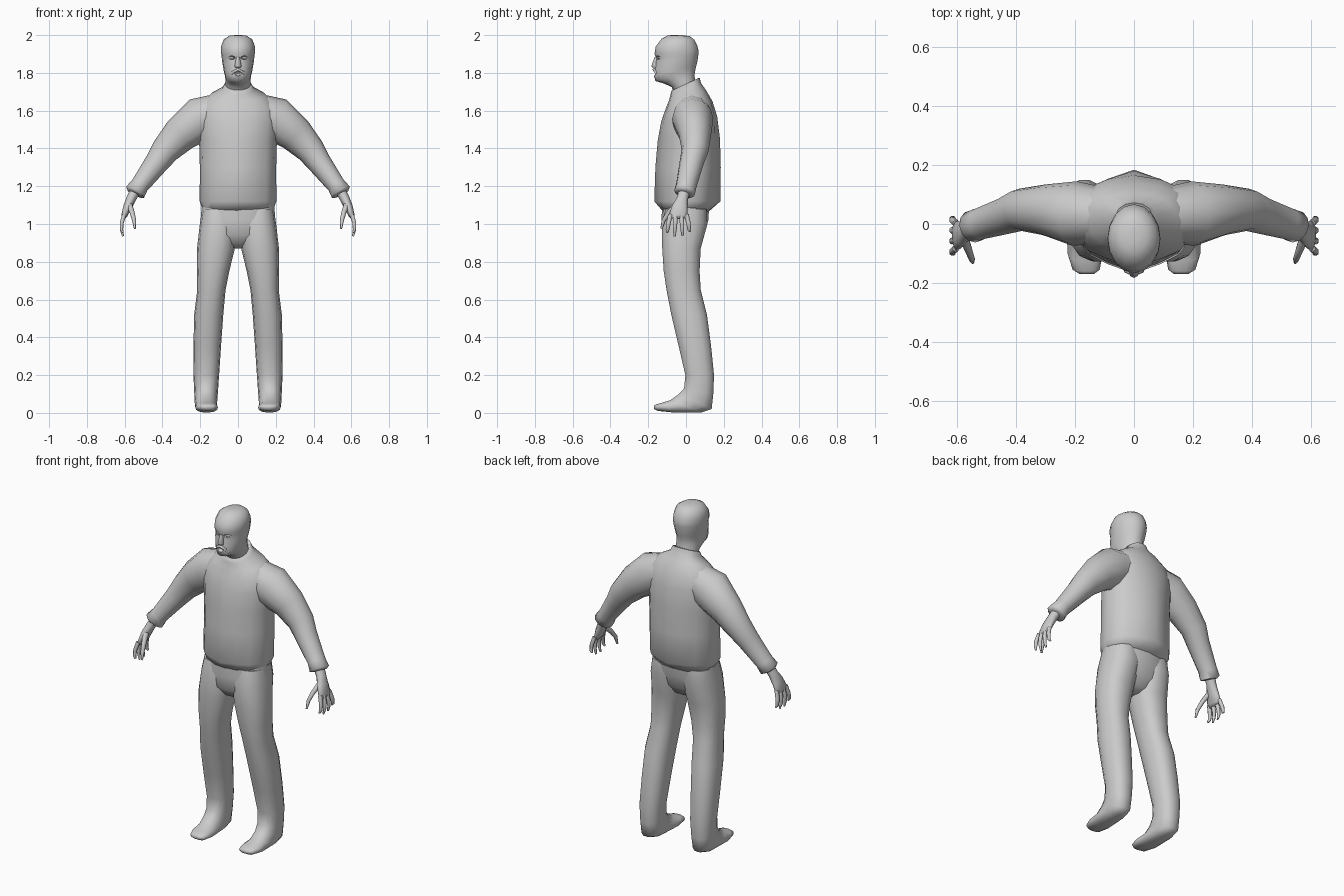
import bpy, bmesh, math
from mathutils import Vector

grey = bpy.data.materials.new("plain_grey")
grey.diffuse_color = (0.6, 0.6, 0.6, 1)


def skin(name, rings, angle=70):
    """Bridge a list of point rings into a closed, smooth shaded tube."""
    bm = bmesh.new()
    loops = [[bm.verts.new(p) for p in ring] for ring in rings]
    n = len(loops[0])
    for a, b in zip(loops, loops[1:]):
        for i in range(n):
            j = (i + 1) % n
            bm.faces.new((a[i], a[j], b[j], b[i]))
    bm.faces.new(loops[0])
    bm.faces.new(loops[-1])
    bmesh.ops.recalc_face_normals(bm, faces=bm.faces)
    me = bpy.data.meshes.new(name)
    bm.to_mesh(me)
    bm.free()
    me.materials.append(grey)
    ob = bpy.data.objects.new(name, me)
    bpy.context.collection.objects.link(ob)
    bpy.ops.object.select_all(action='DESELECT')
    ob.select_set(True)
    bpy.context.view_layer.objects.active = ob
    bpy.ops.object.shade_smooth_by_angle(angle=math.radians(angle))
    return ob


def body_rings(rows, n=16, side=1, power=1.0):
    """Rows: centre x, half width, front y, front z, back y, back z, ridge."""
    out = []
    for xc, hx, yf, zf, yb, zb, ridge in rows:
        mid = Vector((0, (yf + yb) / 2, (zf + zb) / 2))
        half = Vector((0, (yb - yf) / 2, (zb - zf) / 2))
        ring = []
        for i in range(n):
            a = 2 * math.pi * i / n
            c, s = math.cos(a), math.sin(a)
            c = math.copysign(abs(c) ** power, c)
            s = math.copysign(abs(s) ** power, s)
            p = mid + half * s + Vector((xc + hx * c, 0, 0))
            if abs(s) < 0.99:
                p.y -= math.copysign(ridge, s) * abs(s)
            p.x *= side
            ring.append(p)
        out.append(ring)
    return out


def limb_rings(rows, n=12, side=1):
    """Rows: centre x, y, z, radius across, radius in depth."""
    pts = [Vector(r[:3]) for r in rows]
    out = []
    for k, r in enumerate(rows):
        t = (pts[min(k + 1, len(pts) - 1)] - pts[max(k - 1, 0)]).normalized()
        u = Vector((0, 1, 0)).cross(t).normalized()
        v = t.cross(u)
        ring = []
        for i in range(n):
            a = 2 * math.pi * i / n
            p = pts[k] + u * r[3] * math.cos(a) + v * r[4] * math.sin(a)
            p.x *= side
            ring.append(p)
        out.append(ring)
    return out


# Jacket body with a raised front closure and spine
skin("jacket", body_rings([
    (0, .185, -.125, 1.07, .125, 1.07, 0),
    (0, .203, -.168, 1.12, .182, 1.12, .02),
    (0, .202, -.162, 1.30, .184, 1.30, .02),
    (0, .206, -.150, 1.44, .180, 1.45, .016),
    (0, .215, -.132, 1.54, .165, 1.57, .004),
    (0, .200, -.108, 1.61, .140, 1.65, 0),
    (0, .150, -.090, 1.655, .105, 1.71, 0),
    (0, .085, -.082, 1.685, .080, 1.745, 0),
    (0, .070, -.078, 1.705, .072, 1.775, 0)], power=.9))

# Seat of the trousers
skin("hips", body_rings([
    (0, .190, -.125, 1.12, .125, 1.12, 0),
    (0, .198, -.130, 1.02, .118, 1.02, 0),
    (0, .200, -.120, .94, .090, .94, 0),
    (0, .120, -.085, .89, .055, .89, 0),
    (0, .040, -.050, .87, .020, .87, 0)], power=.9))

# Head
head = skin("head", body_rings([
    (0, .064, -.060, 1.68, .060, 1.70, 0),
    (0, .066, -.075, 1.725, .048, 1.76, 0),
    (0, .067, -.120, 1.745, .045, 1.79, 0),
    (0, .070, -.162, 1.757, .050, 1.82, 0),
    (0, .076, -.170, 1.785, .055, 1.84, 0),
    (0, .080, -.166, 1.815, .060, 1.86, 0),
    (0, .085, -.163, 1.85, .063, 1.88, 0),
    (0, .087, -.158, 1.88, .066, 1.90, 0),
    (0, .090, -.167, 1.90, .067, 1.915, 0),
    (0, .089, -.160, 1.94, .060, 1.945, 0),
    (0, .076, -.130, 1.98, .045, 1.975, 0),
    (0, .045, -.095, 1.999, .020, 1.994, 0),
    (0, .015, -.060, 2.00, -.020, 2.00, 0)]))

# Nose, eyes and beard relief
skin("nose", body_rings([
    (0, .016, -.178, 1.828, -.140, 1.828, 0),
    (0, .018, -.183, 1.838, -.140, 1.838, 0),
    (0, .009, -.166, 1.885, -.140, 1.885, 0)], n=8))
skin("moustache", limb_rings([
    (-.031, -.148, 1.775, .004, .006), (-.028, -.157, 1.803, .007, .009),
    (0, -.168, 1.818, .008, .010),
    (.028, -.157, 1.803, .007, .009), (.031, -.148, 1.775, .004, .006)], n=8))


def cutter(name, loc, size):
    """Hidden ellipsoid that hollows the face."""
    bpy.ops.mesh.primitive_uv_sphere_add(segments=12, ring_count=8, location=loc)
    ob = bpy.context.object
    ob.name, ob.scale = name, size
    ob.data.materials.append(grey)
    ob.hide_render = True
    ob.hide_set(True)
    mod = head.modifiers.new(name, 'BOOLEAN')
    mod.operation, mod.solver, mod.object = 'DIFFERENCE', 'EXACT', ob


cutter("mouth_cutter", (0, -.172, 1.797), (.02, .022, .013))

for side, word in ((1, "left"), (-1, "right")):
    cutter(word + "_eye_cutter", (side * .036, -.152, 1.88), (.022, .018, .010))
    skin(word + "_eye", limb_rings([
        (.020, -.142, 1.879, .002, .002), (.028, -.144, 1.879, .007, .007),
        (.044, -.136, 1.879, .007, .007), (.054, -.126, 1.879, .002, .002)],
        n=8, side=side))

    # Trouser leg bending into the shoe
    skin(word + "_leg", body_rings([
        (.100, .090, -.110, 1.08, .110, 1.08, 0),
        (.103, .099, -.130, 1.00, .116, 1.00, 0),
        (.117, .100, -.128, .87, .080, .87, 0),
        (.132, .086, -.120, .75, .074, .75, 0),
        (.141, .075, -.105, .65, .080, .65, 0),
        (.155, .077, -.080, .52, .113, .52, 0),
        (.163, .073, -.040, .35, .135, .35, 0),
        (.168, .068, -.005, .20, .150, .20, 0),
        (.169, .063, -.012, .13, .146, .10, 0),
        (.170, .060, -.040, .10, .138, .02, 0),
        (.169, .058, -.085, .068, .085, .002, 0),
        (.166, .060, -.125, .055, -.070, .002, 0),
        (.162, .046, -.160, .045, -.150, .010, 0),
        (.160, .025, -.170, .038, -.168, .020, 0)], n=14, side=side, power=.85))

    # Sleeve with cuff
    skin(word + "_sleeve", limb_rings([
        (.06, .030, 1.605, .095, .085),
        (.20, .035, 1.555, .118, .110),
        (.305, .048, 1.475, .096, .086),
        (.385, .048, 1.390, .076, .072),
        (.430, .030, 1.325, .064, .064),
        (.520, .002, 1.205, .049, .055),
        (.545, -.008, 1.168, .056, .056),
        (.549, -.010, 1.160, .040, .040)], side=side))

    # Palm
    skin(word + "_palm", limb_rings([
        (.535, -.005, 1.19, .028, .032), (.565, -.018, 1.135, .026, .030),
        (.585, -.032, 1.09, .023, .044), (.602, -.040, 1.045, .016, .052),
        (.606, -.040, 1.030, .009, .046)], n=10, side=side))

    # Four fingers fanning out
    for k, (y, tip) in enumerate(((-.082, .955), (-.054, .935), (-.025, .938), (.002, .96))):
        fan = (y + .04) * .25
        skin(f"{word}_finger_{k + 1}", limb_rings([
            (.603, y, 1.05, .012, .013), (.616, y + fan, 1.005, .011, .012),
            (.617, y + fan * 1.5, .97, .009, .010),
            (.609, y + fan * 1.8, tip, .005, .006)], n=7, side=side))

    # Thumb
    skin(word + "_thumb", limb_rings([
        (.575, -.050, 1.10, .016, .018), (.560, -.090, 1.06, .013, .014),
        (.550, -.118, 1.02, .011, .011), (.546, -.130, .975, .005, .006)],
        n=8, side=side))
